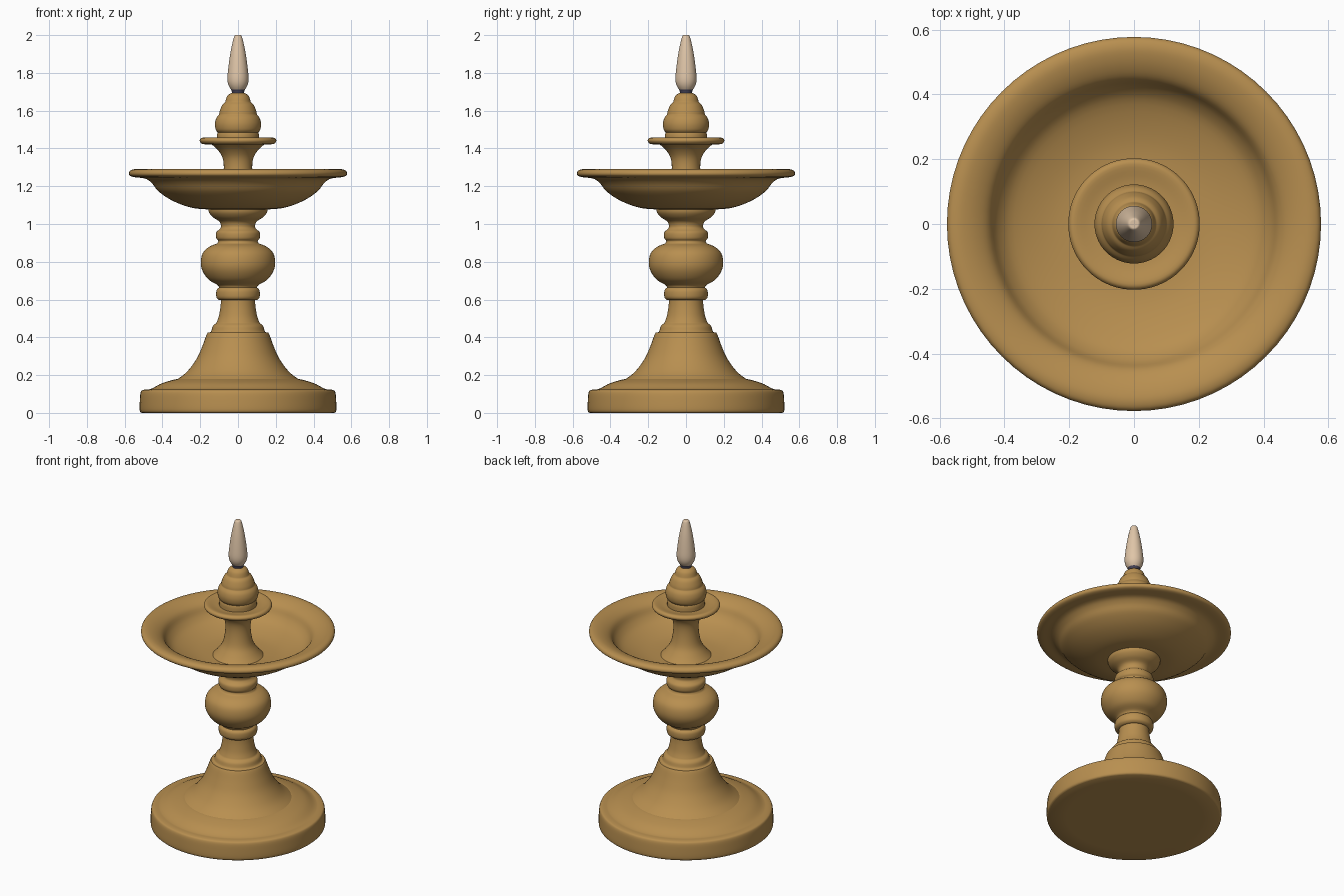
import bpy, bmesh, math


def material(name, rgb):
    m = bpy.data.materials.new(name)
    m.diffuse_color = (*rgb, 1)
    return m


brass = material("brass", (0.48, 0.275, 0.08))
cream = material("flame_cream", (0.74, 0.56, 0.39))
soot = material("wick_grey", (0.06, 0.055, 0.09))


def curve(pts, n=4):
    """Smooth Catmull-Rom curve through profile points."""
    p = [pts[0]] + list(pts) + [pts[-1]]
    out = []
    for i in range(1, len(p) - 2):
        a, b, c, d = p[i - 1:i + 3]
        for k in range(n):
            t = k / n
            out.append(tuple(0.5 * (2 * b[j] + (c[j] - a[j]) * t
                       + (2 * a[j] - 5 * b[j] + 4 * c[j] - d[j]) * t * t
                       + (3 * b[j] - a[j] - 3 * c[j] + d[j]) * t ** 3) for j in (0, 1)))
    return out + [pts[-1]]


def lathe(name, strokes, mat, seg=72):
    """Revolve joined smooth strokes of (radius, z) about the z axis."""
    prof = []
    for s in strokes:
        for q in curve(s):
            if not prof or math.dist(q, prof[-1]) > 1e-5:
                prof.append(q)
    bm = bmesh.new()
    rings = []
    for r, z in prof:
        if r < 1e-4:
            rings.append([bm.verts.new((0, 0, z))])
        else:
            rings.append([bm.verts.new((r * math.cos(2 * math.pi * i / seg),
                                        r * math.sin(2 * math.pi * i / seg), z)) for i in range(seg)])
    for a, b in zip(rings, rings[1:]):
        for i in range(seg):
            j = (i + 1) % seg
            if len(a) == 1:
                bm.faces.new((a[0], b[j], b[i]))
            elif len(b) == 1:
                bm.faces.new((a[i], a[j], b[0]))
            else:
                bm.faces.new((a[i], a[j], b[j], b[i]))
    bmesh.ops.recalc_face_normals(bm, faces=bm.faces)
    me = bpy.data.meshes.new(name)
    bm.to_mesh(me)
    bm.free()
    me.materials.append(mat)
    ob = bpy.data.objects.new(name, me)
    bpy.context.collection.objects.link(ob)
    bpy.context.view_layer.objects.active = ob
    ob.select_set(True)
    bpy.ops.object.shade_smooth_by_angle(angle=math.radians(40))
    ob.select_set(False)


# round foot with stepped top
lathe("base", [[(0, 0), (0.51, 0)],
               [(0.51, 0), (0.52, 0.012), (0.52, 0.06), (0.515, 0.11), (0.50, 0.122), (0.47, 0.125)],
               [(0.47, 0.125), (0.45, 0.132), (0.40, 0.158), (0.33, 0.178), (0.30, 0.18)],
               [(0.30, 0.18), (0, 0.18)]], brass)

# flared skirt and neck
lathe("skirt", [[(0, 0.17), (0.325, 0.175)],
                [(0.325, 0.175), (0.27, 0.218), (0.22, 0.285), (0.19, 0.35), (0.168, 0.41), (0.16, 0.425)],
                [(0.16, 0.425), (0.143, 0.43), (0.133, 0.46), (0.115, 0.475)],
                [(0.115, 0.475), (0.102, 0.51), (0.093, 0.56), (0.09, 0.60)],
                [(0.09, 0.60), (0, 0.60)]], brass)

# turned column: ring, bulb, ring, flared cup
lathe("column", [[(0, 0.595), (0.10, 0.597)],
                 [(0.10, 0.597), (0.114, 0.612), (0.114, 0.648), (0.10, 0.664)],
                 [(0.10, 0.664), (0.11, 0.678), (0.155, 0.705), (0.187, 0.75), (0.197, 0.795),
                  (0.187, 0.845), (0.155, 0.878), (0.11, 0.897)],
                 [(0.11, 0.897), (0.104, 0.91), (0.115, 0.925), (0.115, 0.955), (0.10, 0.97)],
                 [(0.10, 0.97), (0.09, 0.985), (0.098, 1.012), (0.132, 1.035), (0.153, 1.06), (0.158, 1.085)],
                 [(0.158, 1.085), (0, 1.085)]], brass)

# wide oil bowl
lathe("bowl", [[(0, 1.078), (0.17, 1.078), (0.26, 1.09), (0.35, 1.125), (0.42, 1.172),
                (0.455, 1.215), (0.49, 1.24), (0.55, 1.248), (0.573, 1.257), (0.577, 1.272),
                (0.565, 1.286), (0.535, 1.29), (0.49, 1.277), (0.45, 1.25), (0.42, 1.20),
                (0.37, 1.16), (0.26, 1.125), (0.15, 1.115), (0, 1.115)]], brass)

# stem rising from bowl into the small dish
lathe("stem_and_dish", [[(0, 1.10), (0.155, 1.11)],
                        [(0.155, 1.11), (0.12, 1.15), (0.09, 1.20), (0.076, 1.28), (0.08, 1.345),
                         (0.105, 1.39), (0.14, 1.422)],
                        [(0.14, 1.422), (0.185, 1.423), (0.201, 1.435), (0.201, 1.448),
                         (0.185, 1.457), (0.14, 1.448), (0.11, 1.445)],
                        [(0.11, 1.445), (0, 1.445)]], brass)

# stepped finial
lathe("finial", [[(0, 1.44), (0.112, 1.44)],
                 [(0.112, 1.44), (0.111, 1.47), (0.107, 1.485)],
                 [(0.107, 1.485), (0.118, 1.50), (0.122, 1.53), (0.115, 1.56), (0.10, 1.58)],
                 [(0.10, 1.58), (0.096, 1.60), (0.083, 1.63), (0.068, 1.645)],
                 [(0.068, 1.645), (0.058, 1.675), (0.042, 1.69), (0.03, 1.695)],
                 [(0.03, 1.695), (0, 1.695)]], brass)

# wick collar under the flame
lathe("wick", [[(0, 1.688), (0.034, 1.688)],
               [(0.034, 1.688), (0.033, 1.70), (0.038, 1.714)],
               [(0.038, 1.714), (0, 1.714)]], soot, 32)

# flame
lathe("flame", [[(0, 1.695), (0.028, 1.70)],
                [(0.028, 1.70), (0.048, 1.73), (0.056, 1.765), (0.052, 1.82), (0.041, 1.90),
                 (0.029, 1.96), (0.02, 1.993), (0.014, 2.0)],
                [(0.014, 2.0), (0, 2.0)]], cream, 32)
